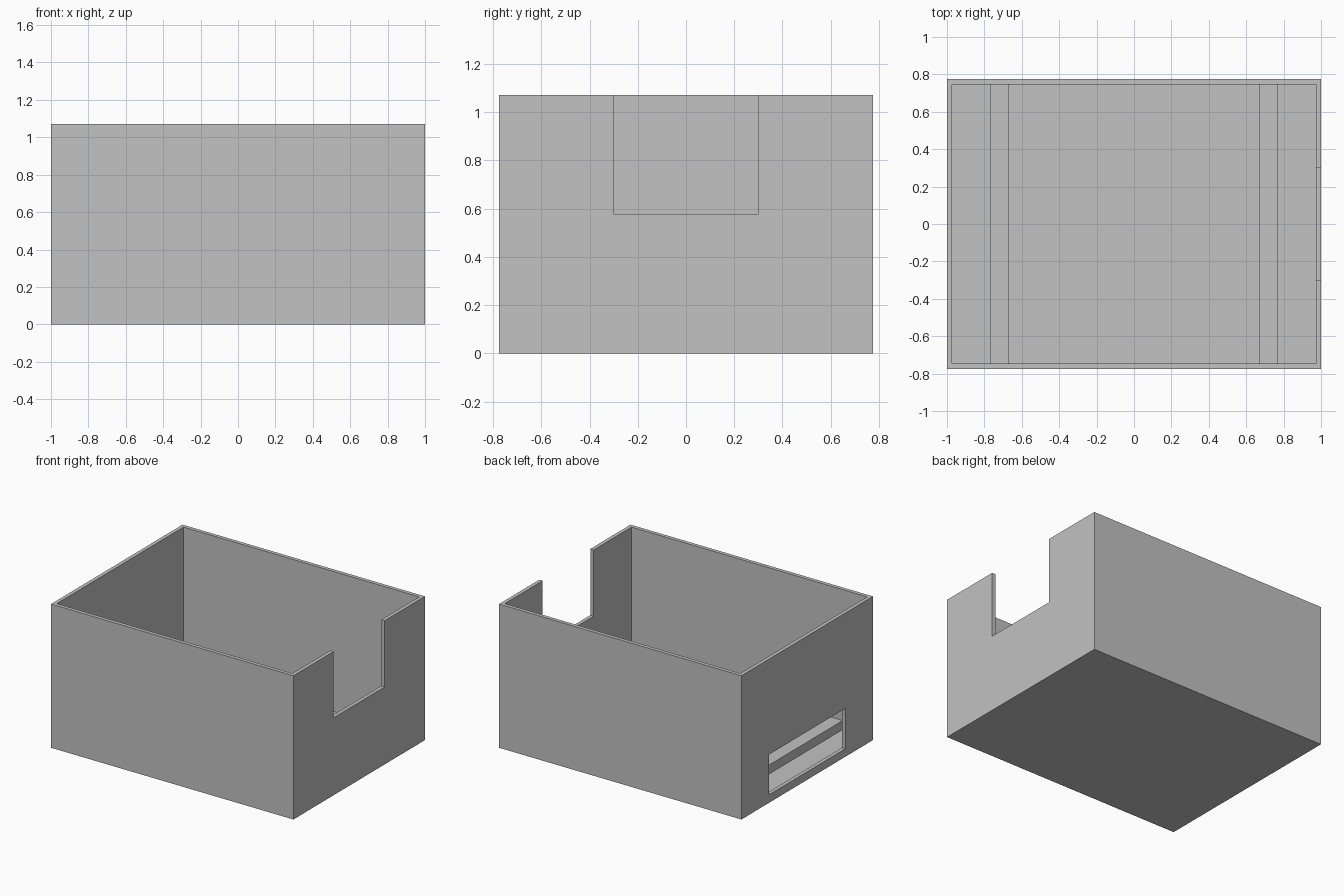
import bpy
import bmesh
from mathutils import Matrix, Vector

if "Cube" in bpy.data.objects:
    bpy.data.objects.remove(bpy.data.objects["Cube"], do_unlink=True)

# Overall dimensions
WIDTH, DEPTH, HEIGHT = 2.0, 1.55, 1.072
WALL = 0.028
HX, HY = WIDTH / 2, DEPTH / 2

# Single plain grey
grey = bpy.data.materials.new("plain_grey")
grey.use_nodes = True
colour = (0.54, 0.54, 0.54, 1)
grey.diffuse_color = colour
grey.node_tree.nodes["Principled BSDF"].inputs["Base Color"].default_value = colour


def box(name, low, high):
    """Flat-shaded box between two opposite corners."""
    low, high = Vector(low), Vector(high)
    bm = bmesh.new()
    bmesh.ops.create_cube(bm, size=1, matrix=Matrix.Translation((low + high) / 2)
                          @ Matrix.Diagonal((*(high - low), 1)))
    mesh = bpy.data.meshes.new(name)
    bm.to_mesh(mesh)
    bm.free()
    mesh.materials.append(grey)
    obj = bpy.data.objects.new(name, mesh)
    bpy.context.collection.objects.link(obj)
    return obj


def cut(target, name, low, high):
    """Subtract a hidden box from the target."""
    cutter = box(name, low, high)
    cutter.hide_render = True
    cutter.hide_viewport = True
    mod = target.modifiers.new(name, 'BOOLEAN')
    mod.operation = 'DIFFERENCE'
    mod.solver = 'EXACT'
    mod.object = cutter


# Open-topped tray
tray = box("tray", (-HX, -HY, 0), (HX, HY, HEIGHT))
cut(tray, "cavity_cutter", (WALL - HX, WALL - HY, WALL), (HX - WALL, HY - WALL, HEIGHT + 0.2))

# Square notch in the top of one end wall, low slot through the other
cut(tray, "notch_cutter", (HX - 0.1, -0.3, 0.578), (HX + 0.1, 0.3, HEIGHT + 0.1))
cut(tray, "slot_cutter", (-HX - 0.1, -0.45, 0.06), (0.1 - HX, 0.45, 0.36))

# Support ridges across the floor
for side, x in (("left", 0.67), ("right", -0.77)):
    box(f"{side}_floor_ridge", (x, WALL - HY, WALL), (x + 0.1, HY - WALL, 0.095))
